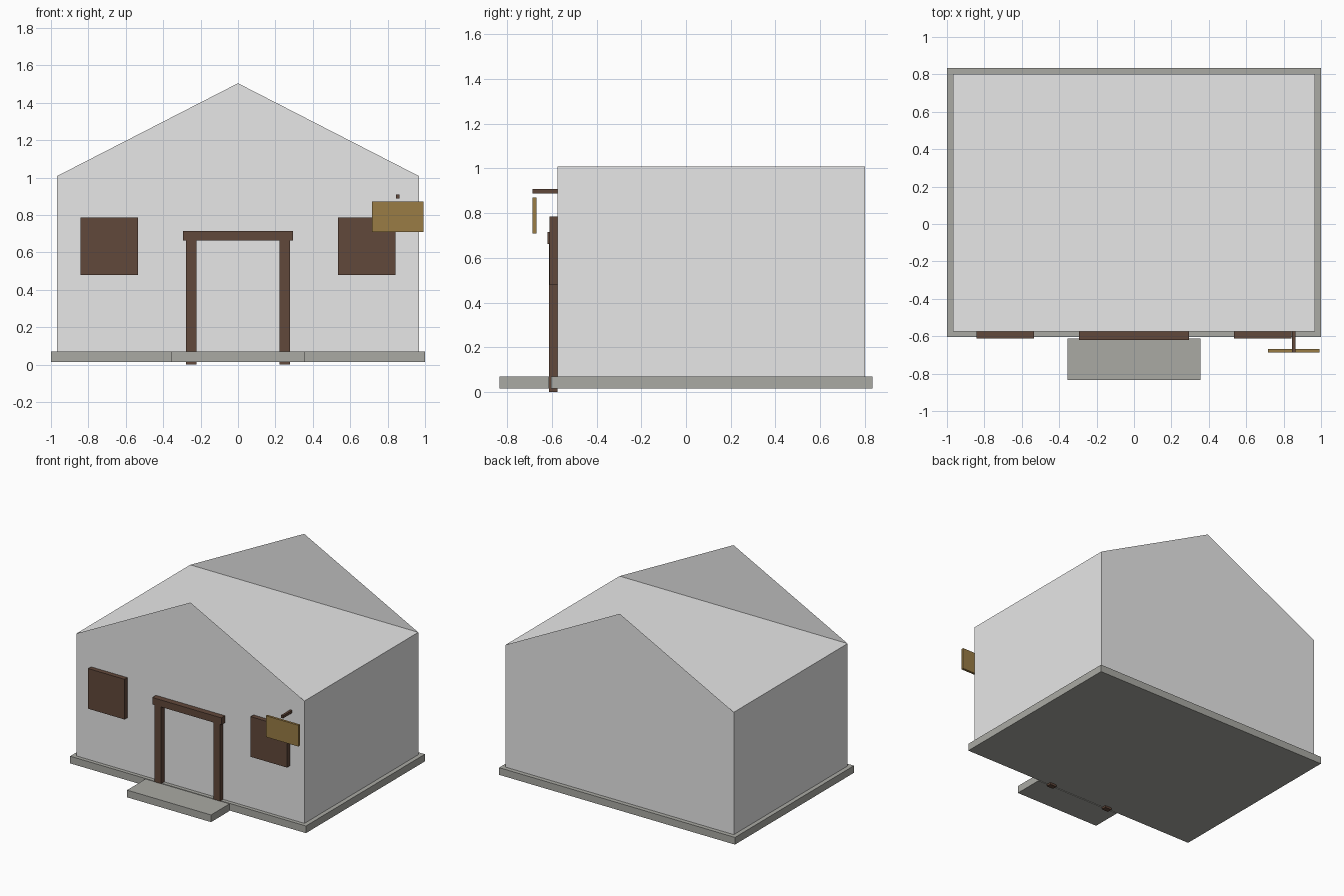
import bpy

if "Cube" in bpy.data.objects:
    bpy.data.objects.remove(bpy.data.objects["Cube"])


def material(name, rgb):
    m = bpy.data.materials.new(name)
    m.diffuse_color = (*rgb, 1)
    m.use_nodes = True
    m.node_tree.nodes["Principled BSDF"].inputs["Base Color"].default_value = m.diffuse_color
    return m


WALL = material("pale_plaster", (0.80, 0.80, 0.80))
STONE = material("grey_stone", (0.40, 0.40, 0.37))
WOOD = material("dark_wood", (0.12, 0.065, 0.043))
BOARD = material("tan_board", (0.32, 0.20, 0.06))


def mesh(name, verts, faces, mat):
    me = bpy.data.meshes.new(name)
    me.from_pydata(verts, [], faces)
    me.materials.append(mat)
    ob = bpy.data.objects.new(name, me)
    bpy.context.collection.objects.link(ob)
    return ob


def box(name, xs, ys, zs, mat):
    """Box spanning the given (low, high) ranges."""
    verts = [(x, y, z) for z in zs for y in ys for x in xs]
    faces = [(0, 2, 3, 1), (4, 5, 7, 6), (0, 1, 5, 4),
             (1, 3, 7, 5), (3, 2, 6, 7), (2, 0, 4, 6)]
    return mesh(name, verts, faces, mat)


FRONT, BACK, HALF, EAVES, RIDGE = -0.576, 0.802, 0.967, 1.008, 1.504

# Foundation slab, front step and flat-topped house body
box("foundation", (-1, 1), (-0.605, 0.835), (0.015, 0.07), STONE)
box("front_step", (-0.356, 0.356), (-0.835, -0.612), (0.015, 0.07), STONE)
box("house_body", (-HALF, HALF), (FRONT, BACK), (0.018, EAVES), WALL)

# Thin gable sheets standing on the front and back walls
mesh("front_gable", [(-HALF, FRONT, EAVES), (HALF, FRONT, EAVES), (0, FRONT, RIDGE)],
     [(0, 1, 2)], WALL)
mesh("back_gable", [(HALF, BACK, EAVES), (-HALF, BACK, EAVES), (0, BACK, RIDGE)],
     [(0, 1, 2)], WALL)

# Door posts and shutters, one on each side
for side, s in (("left", -1), ("right", 1)):
    box(f"{side}_door_post", sorted((s * 0.222, s * 0.278)), (-0.614, FRONT), (0, 0.662), WOOD)
    box(f"{side}_window", sorted((s * 0.535, s * 0.843)), (-0.611, FRONT), (0.478, 0.786), WOOD)
box("door_lintel", (-0.293, 0.293), (-0.62, FRONT), (0.662, 0.715), WOOD)

# Hanging sign and its bracket
box("sign_bracket", (0.845, 0.863), (-0.687, FRONT), (0.889, 0.909), WOOD)
box("sign_board", (0.717, 0.993), (-0.687, -0.669), (0.708, 0.871), BOARD)
